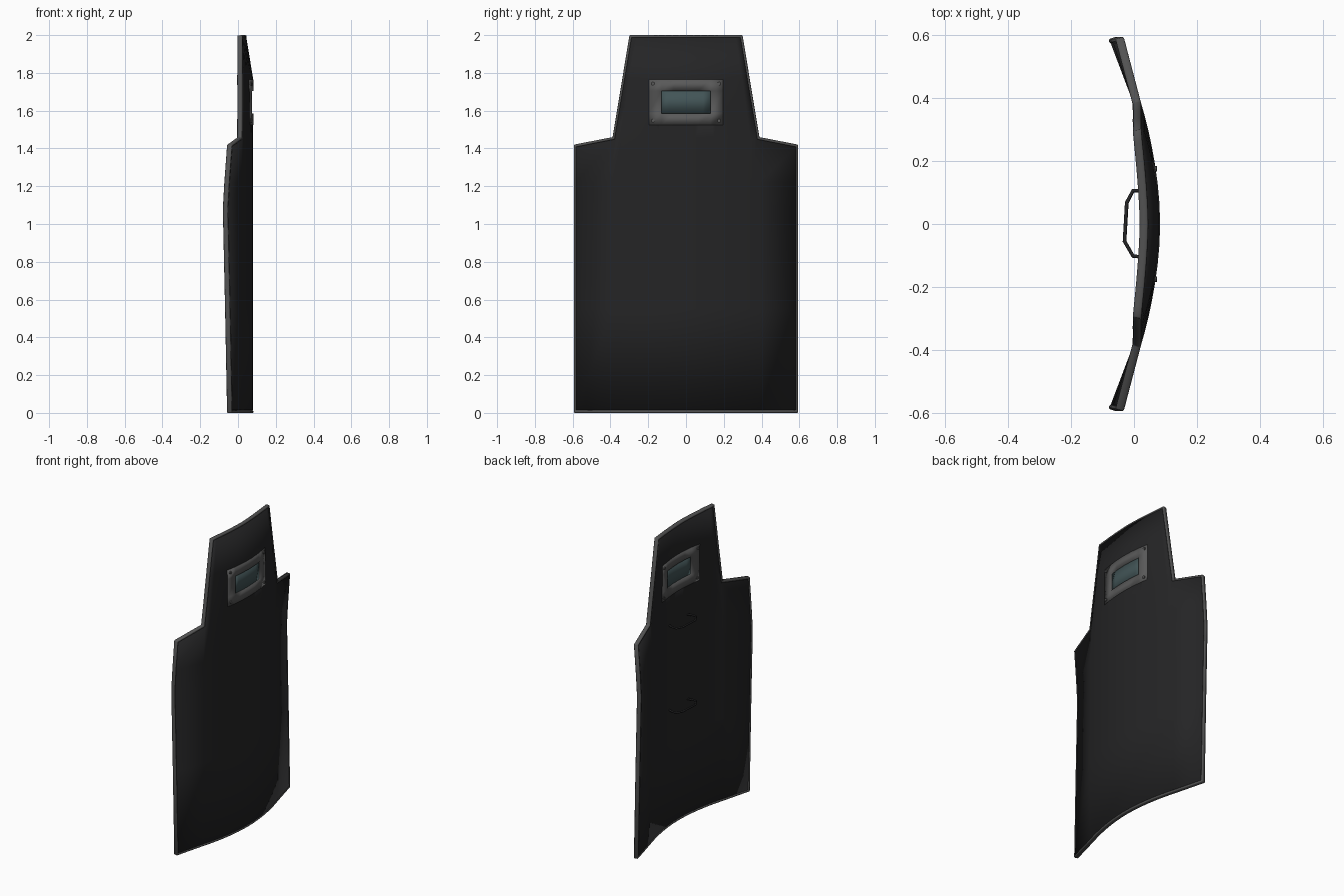
import bpy, bmesh, math
from mathutils import Vector

if "Cube" in bpy.data.objects:
    bpy.data.objects.remove(bpy.data.objects["Cube"])

Z_SHOULDER, Z_FOLD, Z_TOP = 1.46, 1.77, 2.0
NECK, HEAD, HALF = 0.39, 0.30, 0.595


def material(name, rgb):
    m = bpy.data.materials.new(name)
    m.diffuse_color = (*rgb, 1)
    m.use_nodes = True
    m.node_tree.nodes["Principled BSDF"].inputs["Base Color"].default_value = m.diffuse_color
    return m


DARK = material("dark_panel", (0.018, 0.018, 0.019))
GREY = material("grey_trim", (0.085, 0.085, 0.085))
FRAME = material("frame_grey", (0.1, 0.1, 0.1))
GLASS = material("tinted_glass", (0.055, 0.09, 0.095))


def neck_width(z):
    k = max(0, (z - Z_SHOULDER) / (Z_TOP - Z_SHOULDER))
    return NECK + (HEAD - NECK) * k


def front_x(y, z):
    """Front face of the curved plate, inside the neck width."""
    t = min(1, abs(y) / neck_width(z))
    low = 0.08 - 0.061 * t ** 1.9
    top = 0.042 - 0.022 * t ** 1.5
    k = max(0, (z - Z_FOLD) / (Z_TOP - Z_FOLD))
    return low + (top - low) * k


def grid_bmesh(rows):
    """Quads between neighbouring rows; None marks a missing point."""
    bm = bmesh.new()
    vs = [[bm.verts.new(p) if p else None for p in r] for r in rows]
    for a, b in zip(vs, vs[1:]):
        for i in range(len(a) - 1):
            q = (a[i], a[i + 1], b[i + 1], b[i])
            if all(q):
                bm.faces.new(q)
    bm.normal_update()
    return bm


def finish(name, bm, mat, thickness=0, bevel=0):
    me = bpy.data.meshes.new(name)
    bm.to_mesh(me)
    bm.free()
    ob = bpy.data.objects.new(name, me)
    bpy.context.collection.objects.link(ob)
    me.materials.append(mat)
    bpy.ops.object.select_all(action='DESELECT')
    bpy.context.view_layer.objects.active = ob
    ob.select_set(True)
    bpy.ops.object.shade_smooth_by_angle(angle=math.radians(20))
    if thickness:
        s = ob.modifiers.new("thickness", 'SOLIDIFY')
        s.thickness, s.offset = thickness, -1
    if bevel:
        b = ob.modifiers.new("bevel", 'BEVEL')
        b.width, b.segments, b.angle_limit = bevel, 1, math.radians(50)
    return ob


# Curved plate with swept-back wings and narrow head
def plate_rows():
    wing = {0: -0.035, 0.55: -0.046, 1.08: -0.058, 1.22: -0.05, Z_SHOULDER: -0.035}
    rows = []
    for z in (*wing, 1.62, Z_FOLD, Z_TOP):
        w = neck_width(z)
        row = [(front_x(w * i / 8, z), w * i / 8, z) for i in range(-8, 9)]
        ends = [None, None]
        if z in wing:
            zo = 1.42 if z == Z_SHOULDER else z
            ends = [(wing[z], s * HALF, zo) for s in (-1, 1)]
        rows.append([ends[0], *row, ends[1]])
    return rows


def plate(name, keep_rim, mat, thickness, lift, bevel=0):
    bm = grid_bmesh(plate_rows())
    rim = set(bmesh.ops.inset_region(bm, faces=bm.faces[:], thickness=0.014,
                                     use_boundary=True, use_even_offset=True)["faces"])
    drop = [f for f in bm.faces if (f in rim) != keep_rim]
    bmesh.ops.delete(bm, geom=drop, context='FACES')
    bmesh.ops.translate(bm, verts=bm.verts, vec=(lift, 0, 0))
    return finish(name, bm, mat, thickness, bevel)


panel = plate("shield_panel", False, DARK, 0.022, 0)
plate("edge_trim", True, GREY, 0.027, 0.002, 0.004)

# Window opening through the panel
bm = bmesh.new()
bmesh.ops.create_cube(bm, size=1)
for v in bm.verts:
    v.co = Vector((0.06 + v.co.x * 0.2, v.co.y * 0.29, 1.645 + v.co.z * 0.15))
cutter = finish("window_cutter", bm, DARK)
cutter.hide_render = True
cutter.display_type = 'WIRE'
cut = panel.modifiers.new("window", 'BOOLEAN')
cut.object, cut.operation, cut.solver = cutter, 'DIFFERENCE', 'EXACT'


# Window frame and glass, following the plate's curve
def curved_grid(ys, zs, lift):
    return grid_bmesh([[(front_x(y, z) + lift, y, z) for y in ys] for z in zs])


ys = [-0.197, -0.13, -0.065, 0, 0.065, 0.13, 0.197]
bm = curved_grid(ys, (1.525, 1.585, 1.705, 1.765), 0.003)
hole = [f for f in bm.faces
        if abs(f.calc_center_median().y) < 0.13 and abs(f.calc_center_median().z - 1.645) < 0.06]
bmesh.ops.delete(bm, geom=hole, context='FACES')
finish("window_frame", bm, FRAME, 0.028)
finish("window_glass", curved_grid([y * 0.7 for y in ys], (1.58, 1.71), -0.007), GLASS, 0.008)

# Frame bolts running through the plate
for y in (-0.175, 0.175):
    for z in (1.547, 1.743):
        bm = bmesh.new()
        bmesh.ops.create_cone(bm, cap_ends=True, segments=8, radius1=0.009,
                              radius2=0.009, depth=0.038)
        for v in bm.verts:
            v.co = Vector((v.co.z + front_x(y, z) - 0.011, v.co.x + y, v.co.y + z))
        finish("frame_bolt", bm, FRAME)

# Two carry handles on the back
path = [(0.065, 0.09), (0.03, 0.105), (-0.003, 0.106), (-0.023, 0.068),
        (-0.03, -0.055), (-0.003, -0.102), (0.03, -0.105), (0.065, -0.09)]
for name, z in (("upper_handle", 1.33), ("lower_handle", 0.77)):
    cu = bpy.data.curves.new(name, 'CURVE')
    cu.dimensions, cu.bevel_depth, cu.bevel_resolution = '3D', 0.006, 1
    cu.use_fill_caps = True
    sp = cu.splines.new('POLY')
    sp.points.add(len(path) - 1)
    for p, (x, y) in zip(sp.points, path):
        p.co = (x, y, z, 1)
    cu.materials.append(DARK)
    bpy.context.collection.objects.link(bpy.data.objects.new(name, cu))
